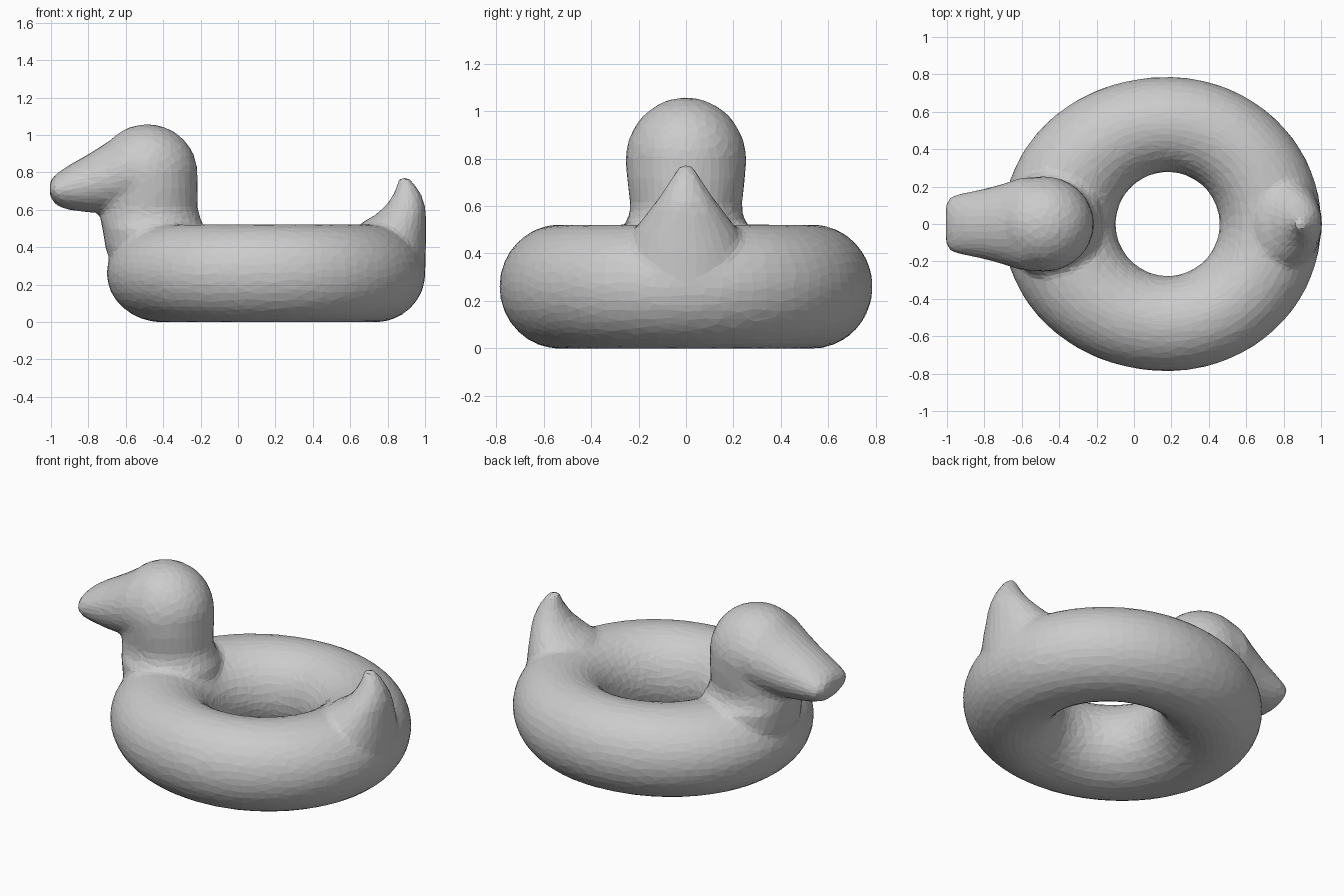
import bpy, bmesh
from math import sin, cos, pi
from mathutils import Vector

cube = bpy.data.objects.get("Cube")
if cube:
    bpy.data.objects.remove(cube, do_unlink=True)

grey = bpy.data.materials.new("plain_grey")
grey.use_nodes = True
tone = (0.6, 0.6, 0.6, 1)
grey.diffuse_color = tone
grey.node_tree.nodes["Principled BSDF"].inputs["Base Color"].default_value = tone

SIDES = 40
bm = bmesh.new()


def loft(loops, closed=False):
    """Skin a list of point loops; cap the ends unless it closes on itself."""
    rows = [[bm.verts.new(p) for p in loop] for loop in loops]
    faces = []
    for k in range(len(rows) if closed else len(rows) - 1):
        a, b = rows[k], rows[(k + 1) % len(rows)]
        n = len(a)
        for i in range(n):
            j = (i + 1) % n
            faces.append(bm.faces.new((a[i], a[j], b[j], b[i])))
    if not closed:
        faces += [bm.faces.new(rows[0]), bm.faces.new(rows[-1])]
    bmesh.ops.recalc_face_normals(bm, faces=faces)


def angles(n=SIDES):
    return [2 * pi * i / n for i in range(n)]


def upright(z, x0, x1, ry):
    """Horizontal oval between x0 and x1 at height z."""
    return [Vector(((x0 + x1) / 2 + (x1 - x0) / 2 * cos(t), ry * sin(t), z)) for t in angles()]


def across(x, z0, z1, ry):
    """Oval standing across the x axis, between heights z0 and z1."""
    return [Vector((x, ry * sin(t), (z0 + z1) / 2 + (z1 - z0) / 2 * cos(t))) for t in angles()]


# Swim ring: round tube, stretched at the breast and a little at the tail
def ring_section(a):
    outer = 0.787 + (0.035 if cos(a) > 0 else 0.095) * cos(a) ** 2
    mid, half = (outer + 0.278) / 2, (outer - 0.278) / 2
    loop = []
    for t in angles(32):
        r = mid + half * cos(t)
        loop.append(Vector((0.18 + r * cos(a), r * sin(a), 0.26 + 0.262 * sin(t))))
    return loop


loft([ring_section(a) for a in angles(72)], closed=True)

# Neck, flaring into the ring
loft([upright(*s) for s in (
    (0.25, -0.66, -0.20, 0.24), (0.40, -0.71, -0.16, 0.29), (0.50, -0.725, -0.175, 0.28),
    (0.54, -0.735, -0.195, 0.245), (0.60, -0.735, -0.215, 0.235), (0.72, -0.73, -0.215, 0.25),
    (0.80, -0.71, -0.22, 0.25))])

# Head
first = len(bm.verts)
ball = bmesh.ops.create_uvsphere(bm, u_segments=32, v_segments=20, radius=1)["verts"]
for v in ball:
    v.co = Vector((-0.485 + 0.27 * v.co.x, 0.256 * v.co.y, 0.79 + 0.268 * v.co.z))

# Bill, tapering forward to a blunt tip
loft([across(*s) for s in (
    (-0.45, 0.60, 1.04, 0.25), (-0.60, 0.585, 1.025, 0.248), (-0.70, 0.585, 0.96, 0.215),
    (-0.80, 0.585, 0.897, 0.188), (-0.90, 0.60, 0.84, 0.168), (-0.96, 0.617, 0.80, 0.155),
    (-0.99, 0.645, 0.775, 0.14), (-1.007, 0.68, 0.745, 0.10))])

# Upturned pointed tail
loft([upright(*s) for s in (
    (0.25, 0.66, 1.00, 0.26), (0.40, 0.64, 1.005, 0.25), (0.49, 0.63, 1.005, 0.225),
    (0.53, 0.66, 1.005, 0.195), (0.57, 0.73, 1.005, 0.165), (0.62, 0.79, 1.00, 0.125),
    (0.68, 0.83, 0.98, 0.085), (0.73, 0.85, 0.95, 0.053), (0.775, 0.86, 0.91, 0.03))])

mesh = bpy.data.meshes.new("duck_swim_ring")
bm.to_mesh(mesh)
bm.free()
mesh.materials.append(grey)
duck = bpy.data.objects.new("duck_swim_ring", mesh)
bpy.context.collection.objects.link(duck)

# Weld the parts into one skin, soften the joins, then reduce to facets
weld = duck.modifiers.new("weld_parts", "REMESH")
weld.mode = "VOXEL"
weld.voxel_size = 0.02
soften = duck.modifiers.new("soften_joins", "SMOOTH")
soften.factor = 0.5
soften.iterations = 5
facets = duck.modifiers.new("facets", "DECIMATE")
facets.ratio = 0.11
